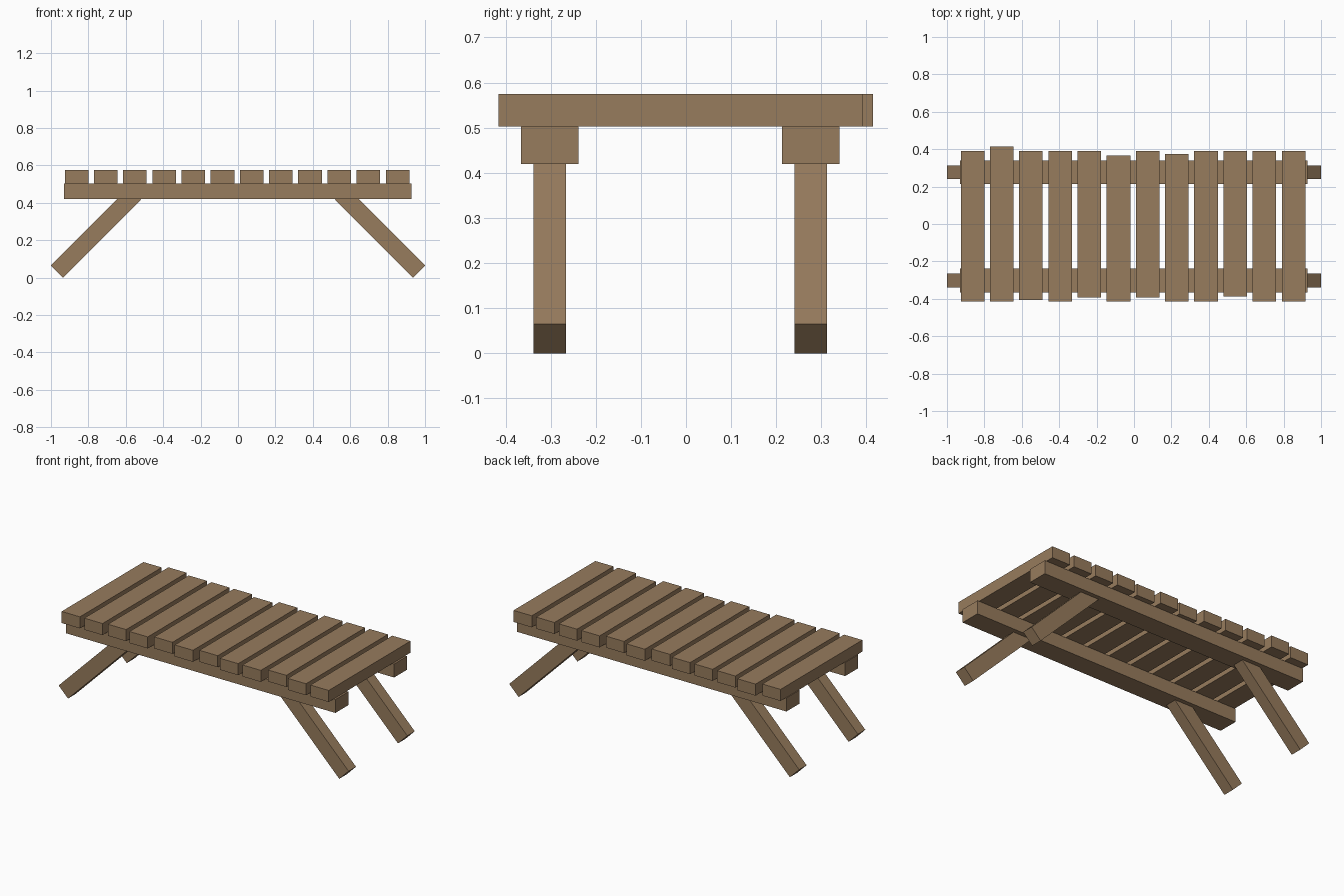
import bpy, math
from mathutils import Matrix, Vector

if "Cube" in bpy.data.objects:
    bpy.data.objects.remove(bpy.data.objects["Cube"])

wood = bpy.data.materials.new("brown wood")
wood.diffuse_color = (0.31, 0.20, 0.11, 1)
wood.use_nodes = True
wood.node_tree.nodes["Principled BSDF"].inputs["Base Color"].default_value = wood.diffuse_color


def box(name, lo, hi):
    """Axis-aligned box between two corners."""
    lo, hi = Vector(lo), Vector(hi)
    bpy.ops.mesh.primitive_cube_add(size=1)
    ob = bpy.context.object
    ob.name = name
    ob.data.transform(Matrix.Translation((lo + hi) / 2) @ Matrix.Diagonal((*(hi - lo), 1)))
    ob.data.materials.append(wood)
    return ob


# Top slats: regular spacing, a few with uneven ends
back_ends = {1: 0.414, 5: 0.366, 7: 0.373}
front_ends = {2: -0.405, 4: -0.394, 6: -0.394, 9: -0.387}
for i in range(12):
    x = -0.926 + i * 0.156
    box(f"slat_{i + 1}", (x, front_ends.get(i, -0.415), 0.503),
        (x + 0.126, back_ends.get(i, 0.391), 0.575))

# Long rails under the slats, each with two legs splayed at 45 degrees
W = 0.0912          # leg thickness
for side, y in (("front", -0.302), ("back", 0.2765)):
    box(f"{side}_rail", (-0.931, y - 0.0635, 0.419), (0.928, y + 0.0635, 0.503))
    for end, sx in (("left", -1), ("right", 1)):
        leg = box(f"{side}_{end}_leg", (-W / 2, -0.0365, 0), (W / 2, 0.0365, 0.59))
        foot = (sx * (1 - W * math.sqrt(0.125)), y, W * math.sqrt(0.125))
        leg.data.transform(Matrix.Translation(foot) @ Matrix.Rotation(-sx * math.pi / 4, 4, 'Y'))
